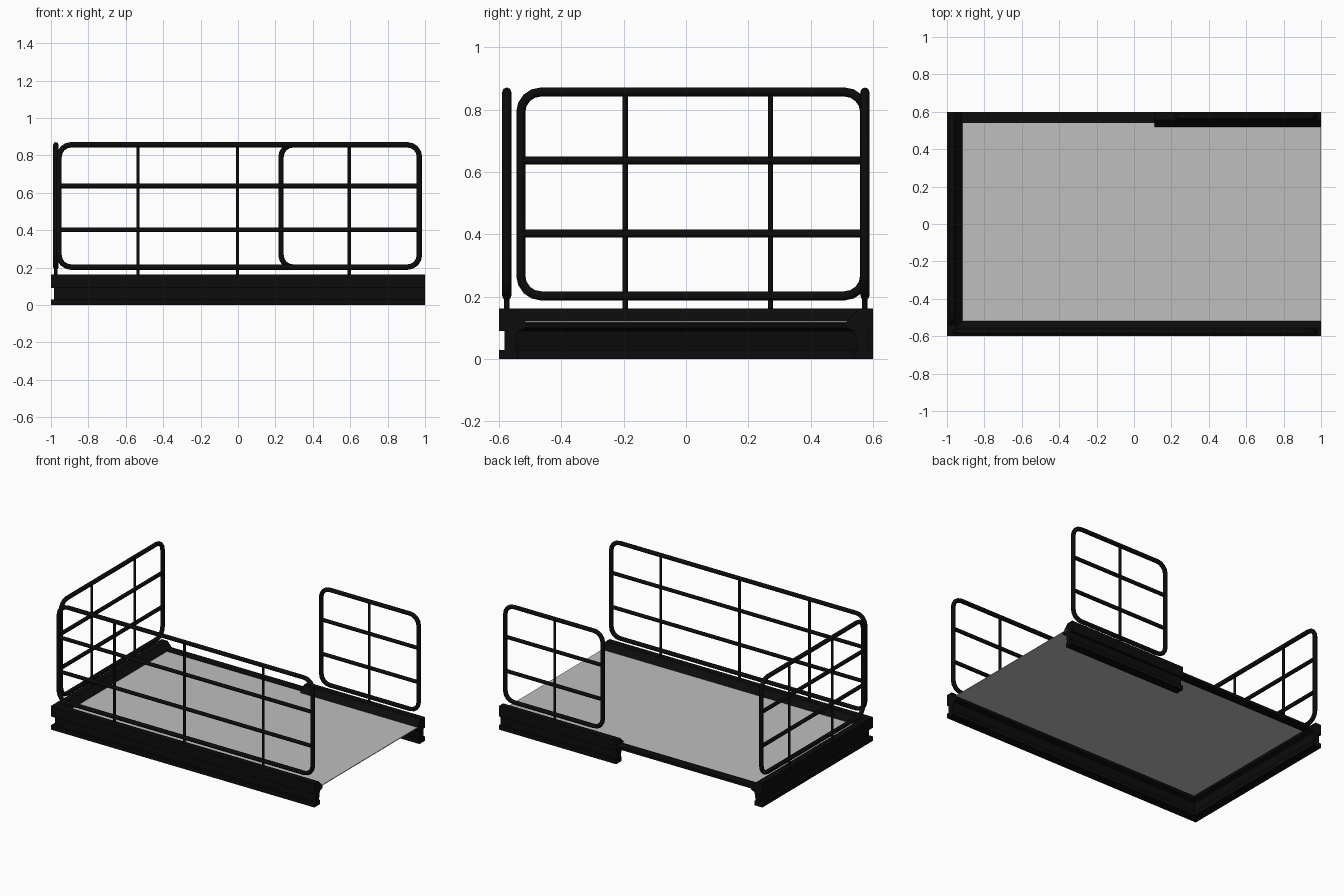
import bpy, bmesh, math

cube = bpy.data.objects.get("Cube")
if cube:
    bpy.data.objects.remove(cube, do_unlink=True)


def make_material(name, value):
    mat = bpy.data.materials.new(name)
    mat.use_nodes = True
    colour = (value, value, value, 1)
    mat.diffuse_color = colour
    mat.node_tree.nodes["Principled BSDF"].inputs["Base Color"].default_value = colour
    return mat


black = make_material("black metal", 0.0035)
grey = make_material("grey deck", 0.52)


def link(name, data, mat):
    obj = bpy.data.objects.new(name, data)
    data.materials.append(mat)
    bpy.context.collection.objects.link(obj)
    return obj


def box(name, low, high, mat):
    bm = bmesh.new()
    bmesh.ops.create_cube(bm, size=1)
    for v in bm.verts:
        v.co = [l + (h - l) * (c + 0.5) for l, h, c in zip(low, high, v.co)]
    mesh = bpy.data.meshes.new(name)
    bm.to_mesh(mesh)
    bm.free()
    return link(name, mesh, mat)


# Edge beam section: distance inward from the outer face, height
SECTION = [(0, 0), (0, .03), (.017, .03), (.017, .09), (0, .09), (0, .163),
           (.045, .163), (.09, .115), (.085, .1), (.06, .09), (.05, .03),
           (.06, .03), (.06, 0)]


def beam(name, start, end):
    """Sweep the section between two functions placing (inset, height)."""
    bm = bmesh.new()
    a = [bm.verts.new(start(d, z)) for d, z in SECTION]
    b = [bm.verts.new(end(d, z)) for d, z in SECTION]
    n = len(SECTION)
    for i in range(n):
        j = (i + 1) % n
        bm.faces.new((a[i], a[j], b[j], b[i]))
    bm.faces.new(a)
    bm.faces.new(b)
    bmesh.ops.recalc_face_normals(bm, faces=bm.faces)
    mesh = bpy.data.meshes.new(name)
    bm.to_mesh(mesh)
    bm.free()
    return link(name, mesh, black)


# Front and end beams meet in a mitre; the back beam is a short length
beam("front_beam", lambda d, z: (-1 + d, -.6 + d, z), lambda d, z: (1, -.6 + d, z))
beam("end_beam", lambda d, z: (-1 + d, -.6 + d, z), lambda d, z: (-1 + d, .6, z))
beam("back_beam", lambda d, z: (.11, .6 - d, z), lambda d, z: (1, .6 - d, z))

# Deck plate and the threshold strip along the open back edge
box("deck", (-.94, -.54, .118), (1, .545, .123), grey)
box("back_threshold", (-.96, .54, .108), (.12, .6, .127), black)

LOW, HIGH, CORNER = .203, .857, .065


def railing(name, u0, u1, posts, place):
    """Rounded tube frame with two rails and thin posts; place maps (u, z) to 3D."""
    curve = bpy.data.curves.new(name, "CURVE")
    curve.dimensions = "3D"
    curve.bevel_depth = .0145
    curve.bevel_resolution = 2
    curve.use_fill_caps = True

    def tube(points, scale, closed=False):
        spline = curve.splines.new("POLY")
        spline.points.add(len(points) - 1)
        spline.use_cyclic_u = closed
        for p, (u, z) in zip(spline.points, points):
            p.co = (*place(u, z), 1)
            p.radius = scale

    frame = []
    centres = [(u1 - CORNER, HIGH - CORNER), (u0 + CORNER, HIGH - CORNER),
               (u0 + CORNER, LOW + CORNER), (u1 - CORNER, LOW + CORNER)]
    for quarter, (cu, cz) in enumerate(centres):
        for step in range(5):
            angle = (quarter + step / 4) * math.pi / 2
            frame.append((cu + CORNER * math.cos(angle), cz + CORNER * math.sin(angle)))
    tube(frame, 1, True)
    for z in (.403, .637):
        tube([(u0, z), (u1, z)], .88)
    for u in posts:
        tube([(u, .15), (u, HIGH)], .6)
    return link(name, curve, black)


railing("front_railing", -.957, .97, (-.535, -.003, .595), lambda u, z: (u, -.575, z))
railing("back_railing", .23, .97, (.595,), lambda u, z: (u, .574, z))
railing("end_railing", -.53, .573, (-.195, .271), lambda u, z: (-.974, u, z))
